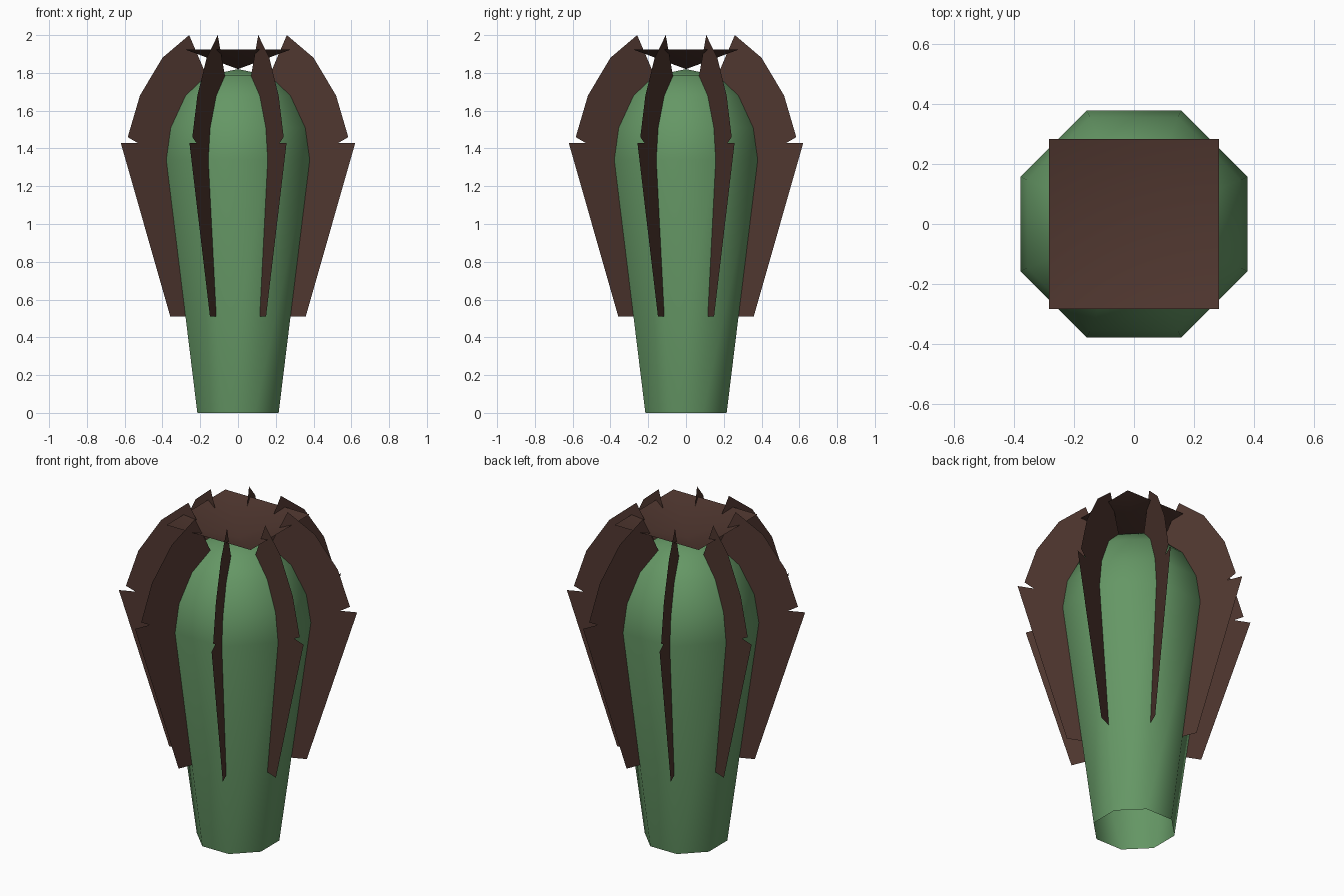
import bpy, bmesh, math

if "Cube" in bpy.data.objects:
    bpy.data.objects.remove(bpy.data.objects["Cube"])


def material(name, rgb):
    m = bpy.data.materials.new(name)
    m.diffuse_color = (*rgb, 1)
    m.use_nodes = True
    m.node_tree.nodes["Principled BSDF"].inputs["Base Color"].default_value = m.diffuse_color
    return m


GREEN = material("cactus green", (0.13, 0.31, 0.13))
BROWN = material("spine brown", (0.08, 0.038, 0.029))


def make_object(name, verts, faces, mat, smooth=False):
    me = bpy.data.meshes.new(name)
    me.from_pydata(verts, [], faces)
    me.materials.append(mat)
    for p in me.polygons:
        p.use_smooth = smooth
    ob = bpy.data.objects.new(name, me)
    bpy.context.collection.objects.link(ob)
    return ob


def polar(r, angle, z):
    return (r * math.cos(angle), r * math.sin(angle), z)


SIDES = 8
ANGLES = [math.radians(22.5 + 45 * k) for k in range(SIDES)]

# Body: octagonal rings (corner radius, height), open at the bottom, domed top
rings = [(0.233, 0), (0.411, 1.34), (0.385, 1.51), (0.30, 1.68), (0.18, 1.785)]
verts = [polar(r, a, z) for r, z in rings for a in ANGLES]
faces = []
for i in range(len(rings) - 1):
    for k in range(SIDES):
        n = (k + 1) % SIDES
        faces.append((i * SIDES + k, i * SIDES + n,
                      (i + 1) * SIDES + n, (i + 1) * SIDES + k))
apex = len(verts)
verts.append((0, 0, 1.82))
last = (len(rings) - 1) * SIDES
faces += [(last + k, last + (k + 1) % SIDES, apex) for k in range(SIDES)]
make_object("body", verts, faces, GREEN, smooth=True)

# Spine fins: a straight lower card and a curved upper card on every corner
lower = [(0.30, 0.51), (0.388, 0.51), (0.672, 1.43), (0.40, 1.43)]
inner = [(0.411, 1.34), (0.385, 1.51), (0.30, 1.68), (0.18, 1.785)]
outer = [(0.632, 1.46), (0.562, 1.68), (0.433, 1.88), (0.28, 2.0)]
for k, a in enumerate(ANGLES):
    make_object(f"lower_fin_{k + 1}", [polar(r, a, z) for r, z in lower],
                [(0, 1, 2, 3)], BROWN)
    make_object(f"upper_fin_{k + 1}", [polar(r, a, z) for r, z in inner + outer],
                [(i, i + 4, i + 5, i + 1) for i in range(3)], BROWN)

# Crown: shallow square dish touching the top of the body
h, z = 0.283, 1.925
make_object("crown_dish",
            [(-h, -h, z), (h, -h, z), (h, h, z), (-h, h, z), (0, 0, 1.82)],
            [(k, (k + 1) % 4, 4) for k in range(4)], BROWN, smooth=True)
